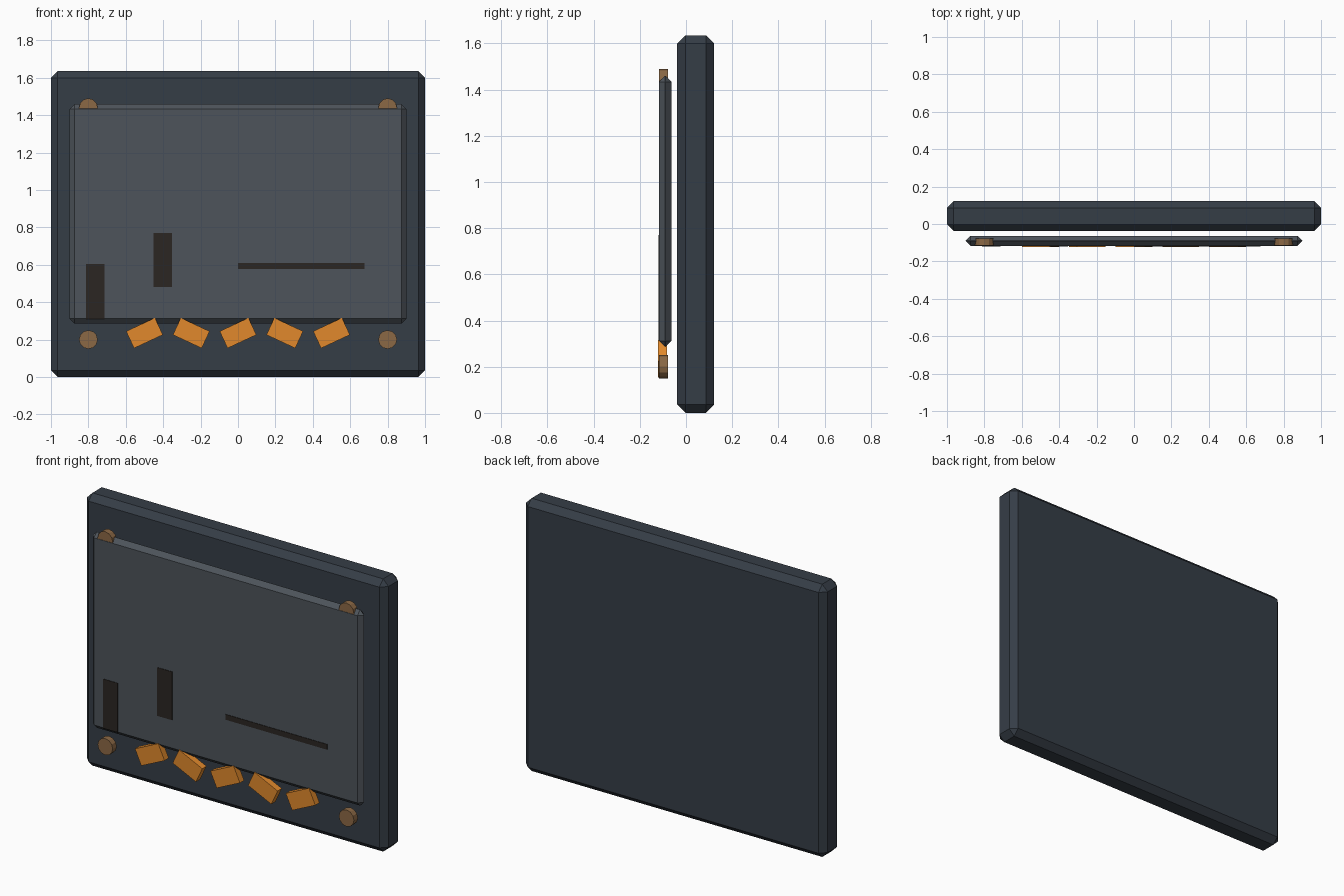
import bpy, math

if "Cube" in bpy.data.objects:
    bpy.data.objects.remove(bpy.data.objects["Cube"])

def material(name, rgb):
    m = bpy.data.materials.new(name)
    m.diffuse_color = (*rgb, 1)
    m.use_nodes = True
    m.node_tree.nodes["Principled BSDF"].inputs["Base Color"].default_value = m.diffuse_color
    return m

SHELL = material("dark_slate", (0.036, 0.047, 0.062))
GLASS = material("grey_panel", (0.075, 0.088, 0.103))
ORANGE = material("orange", (0.75, 0.25, 0.025))
BRASS = material("brass", (0.26, 0.14, 0.06))
DARK = material("dark_brown", (0.024, 0.019, 0.016))

def box(name, x, y, z, mat, bevel=0, tilt=0):
    """Box from (min, max) ranges, optionally chamfered and turned about y."""
    bpy.ops.mesh.primitive_cube_add(
        size=1, location=[(a + b) / 2 for a, b in (x, y, z)], rotation=(0, tilt, 0))
    ob = bpy.context.object
    ob.name = name
    ob.scale = [b - a for a, b in (x, y, z)]
    bpy.ops.object.transform_apply(location=False, rotation=False, scale=True)
    ob.data.materials.append(mat)
    if bevel:
        mod = ob.modifiers.new("chamfer", 'BEVEL')
        mod.width = bevel
        mod.segments = 1
    return ob

# Chamfered backing slab and raised front panel
box("backing_slab", (-1, 1), (-0.038, 0.122), (0, 1.635), SHELL, 0.036)
box("front_panel", (-0.9, 0.9), (-0.117, -0.063), (0.285, 1.46), GLASS, 0.0265)

# Dark strips on the panel
strips = [((-0.813, -0.715), (0.31, 0.605)),
          ((-0.452, -0.354), (0.48, 0.77)),
          ((0.0, 0.675), (0.578, 0.61))]
for i, (x, z) in enumerate(strips):
    box(f"dark_strip_{i + 1}", x, (-0.12, -0.1), z, DARK)

# Row of alternately tilted orange blocks
for i in range(5):
    cx = -0.5 + 0.25 * i
    tilt = math.radians(-25 if i % 2 == 0 else 25)
    box(f"orange_block_{i + 1}", (cx - 0.085, cx + 0.085), (-0.122, -0.082),
        (0.185, 0.285), ORANGE, tilt=tilt)

# Corner studs
for sx, side in ((-1, "left"), (1, "right")):
    for z, level in ((0.2, "lower"), (1.44, "upper")):
        bpy.ops.mesh.primitive_cylinder_add(
            vertices=12, radius=0.05, depth=0.038,
            location=(0.8 * sx, -0.097, z), rotation=(math.pi / 2, 0, 0))
        ob = bpy.context.object
        ob.name = f"{level}_{side}_stud"
        ob.data.materials.append(BRASS)
